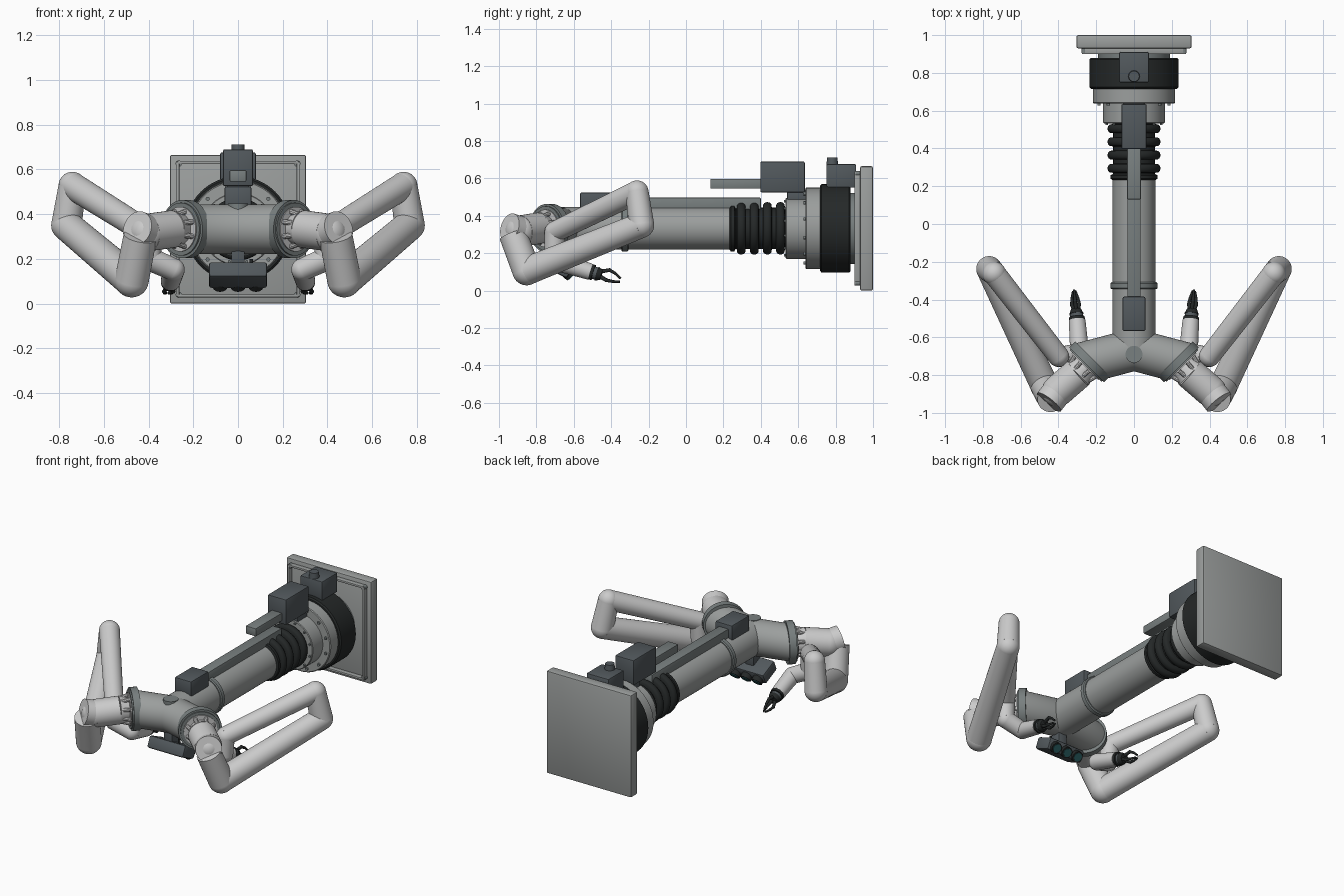
import bpy, bmesh
from math import sin, cos, pi, radians
from mathutils import Vector, Matrix

if "Cube" in bpy.data.objects:
    bpy.data.objects.remove(bpy.data.objects["Cube"])

AXIS = 0.333  # height of the torso axis

def material(name, c):
    m = bpy.data.materials.new(name)
    m.diffuse_color = (*c, 1)
    m.use_nodes = True
    m.node_tree.nodes["Principled BSDF"].inputs["Base Color"].default_value = m.diffuse_color
    return m

SHELL = material("arm_shell", (0.60, 0.59, 0.58))
METAL = material("metal", (0.33, 0.345, 0.34))
COLLAR = material("collar_grey", (0.19, 0.215, 0.215))
DARK = material("dark_housing", (0.085, 0.10, 0.11))
BLACK = material("black_rubber", (0.018, 0.021, 0.021))
LENS = material("lens_teal", (0.02, 0.10, 0.11))

def finish(bm, name, mat):
    bmesh.ops.recalc_face_normals(bm, faces=bm.faces)
    me = bpy.data.meshes.new(name)
    bm.to_mesh(me)
    bm.free()
    me.materials.append(mat)
    ob = bpy.data.objects.new(name, me)
    bpy.context.collection.objects.link(ob)
    return ob

def add_tube(bm, a, b, r, r2=None, seg=40):
    a, b = Vector(a), Vector(b)
    d = b - a
    m = Matrix.Translation((a + b) / 2) @ d.to_track_quat('Z', 'Y').to_matrix().to_4x4()
    bmesh.ops.create_cone(bm, cap_ends=True, segments=seg, radius1=r,
                          radius2=r if r2 is None else r2, depth=d.length, matrix=m)

def add_ball(bm, p, r, seg=40):
    bmesh.ops.create_uvsphere(bm, u_segments=seg, v_segments=seg // 2, radius=r,
                              matrix=Matrix.Translation(p))

def tube(name, a, b, r, mat, r2=None, seg=40):
    bm = bmesh.new()
    add_tube(bm, a, b, r, r2, seg)
    return finish(bm, name, mat)

def box(name, x, y, z, mat, bevel=0.008, tilt=None):
    bm = bmesh.new()
    c = Vector(((x[0] + x[1]) / 2, (y[0] + y[1]) / 2, (z[0] + z[1]) / 2))
    m = Matrix.Translation(c) @ Matrix.Rotation(tilt or 0, 4, 'X') @ \
        Matrix.Diagonal((x[1] - x[0], y[1] - y[0], z[1] - z[0], 1))
    bmesh.ops.create_cube(bm, size=1, matrix=m)
    if bevel:
        bmesh.ops.bevel(bm, geom=bm.edges[:], offset=bevel, segments=2, profile=0.5, affect='EDGES')
    return finish(bm, name, mat)

def lathe(name, profile, mat, seg=64):
    # revolve (y, radius) points about the torso axis
    bm = bmesh.new()
    rings = [[bm.verts.new((r * cos(2 * pi * i / seg), y, AXIS + r * sin(2 * pi * i / seg)))
              for i in range(seg)] for y, r in profile]
    for p, q in zip(rings, rings[1:]):
        for i in range(seg):
            j = (i + 1) % seg
            bm.faces.new((p[i], p[j], q[j], q[i]))
    bm.faces.new(rings[0])
    bm.faces.new(rings[-1])
    return finish(bm, name, mat)

def bolt_circle(name, y, radius, n, r, mat):
    bm = bmesh.new()
    for i in range(n):
        t = 2 * pi * (i + 0.5) / n
        x, z = radius * cos(t), AXIS + radius * sin(t)
        add_tube(bm, (x, y - 0.01, z), (x, y + 0.01, z), r, seg=12)
    finish(bm, name, mat)

# Mounting plate with raised rails and corner bolts
box("mounting_plate", (-0.305, 0.305), (0.93, 1.0), (0, 0.665), METAL, 0.01)
for s in (-1, 1):
    box("plate_side_rail", sorted((s * 0.262, s * 0.276)), (0.90, 0.935), (0.03, 0.635), METAL, 0.003)
    zc = AXIS + s * 0.298
    box("plate_cross_rail", (-0.27, 0.27), (0.90, 0.935), (zc - 0.007, zc + 0.007), METAL, 0.003)
    for z in (0.04, 0.626):
        tube("plate_bolt", (s * 0.265, 0.905, z), (s * 0.265, 0.94, z), 0.014, COLLAR, seg=16)

# Base: slewing ring, flanges
lathe("ring_spacer", [(0.87, 0.19), (0.94, 0.19)], COLLAR)
lathe("slewing_ring", [(0.716, 0.227), (0.724, 0.236), (0.872, 0.236), (0.88, 0.228)], BLACK)
lathe("base_flange", [(0.638, 0.212), (0.643, 0.217), (0.72, 0.217)], METAL)
lathe("bellows_flange", [(0.533, 0.159), (0.537, 0.163), (0.65, 0.163)], METAL)
bolt_circle("base_flange_bolts", 0.638, 0.192, 12, 0.009, COLLAR)
bolt_circle("bellows_flange_bolts", 0.533, 0.15, 12, 0.007, COLLAR)

# Bellows: core and rounded rings
prof = [(0.232, 0.112), (0.24, 0.124), (0.258, 0.124), (0.264, 0.112)]
for c in (0.295, 0.365, 0.435, 0.505):
    w, h = 0.024, 0.03
    prof += [(c - w * cos(pi * k / 8), 0.11 + h * sin(pi * k / 8) ** 0.6 if 0 < k < 8 else 0.11)
             for k in range(9)]
prof.append((0.54, 0.11))
lathe("bellows", prof, BLACK)

# Torso tube and clamp ring
lathe("torso_tube", [(-0.665, 0.113), (0.235, 0.113)], METAL)
lathe("torso_clamp", [(-0.345, 0.119), (-0.339, 0.125), (-0.314, 0.125), (-0.308, 0.119)], COLLAR)

# Spine rail and drive housings
box("spine_rail", (-0.035, 0.035), (-0.40, 0.40), (0.42, 0.497), COLLAR, 0.005)
box("spine_front_housing", (-0.06, 0.06), (-0.567, -0.385), (0.42, 0.524), DARK)
box("upper_housing", (-0.067, 0.067), (0.397, 0.635), (0.525, 0.69), DARK)
box("upper_housing_arm", (-0.037, 0.037), (0.13, 0.41), (0.545, 0.597), COLLAR, 0.005)
box("upper_housing_foot", (-0.05, 0.05), (0.54, 0.72), (0.47, 0.54), DARK, 0.005)
box("rear_housing", (-0.08, 0.08), (0.75, 0.91), (0.55, 0.676), DARK)
tube("rear_knob", (0, 0.782, 0.67), (0, 0.782, 0.711), 0.031, DARK, 0.028)
tube("junction_cap", (0, -0.69, 0.40), (0, -0.69, 0.447), 0.045, COLLAR)

# Shoulder yoke: two tubes mitred at the centre and at the collars
bm = bmesh.new()
n = 56
for s in (-1, 1):
    c0, c1 = Vector((0, -0.665, AXIS)), Vector((s * 0.237, -0.728, AXIS))
    d = (c1 - c0).normalized()
    u = Vector((-d.y, d.x, 0))
    rings = []
    for c, nrm in ((c0, Vector((1, 0, 0))), (c1, Vector((s, -1, 0)).normalized())):
        ring = []
        for i in range(n):
            o = 0.111 * (u * cos(2 * pi * i / n) + Vector((0, 0, sin(2 * pi * i / n))))
            ring.append(bm.verts.new(c + o - d * (o.dot(nrm) / d.dot(nrm))))
        rings.append(ring)
    for i in range(n):
        j = (i + 1) % n
        bm.faces.new((rings[0][i], rings[0][j], rings[1][j], rings[1][i]))
    bm.faces.new(rings[1])
bmesh.ops.remove_doubles(bm, verts=bm.verts, dist=0.0005)
finish(bm, "shoulder_yoke", METAL)

# Sensor head under the yoke, lenses looking back and down
box("sensor_post", (-0.03, 0.03), (-0.72, -0.65), (0.15, 0.26), DARK, 0.005)
box("sensor_housing", (-0.13, 0.13), (-0.745, -0.615), (0.09, 0.165), DARK, 0.012, radians(-25))
look = Vector((0, 0.72, -0.69))
for x in (-0.08, 0, 0.08):
    p = Vector((x, -0.64, 0.105))
    tube("lens_barrel", p - look * 0.02, p + look * 0.04, 0.034, BLACK, seg=28)
    tube("lens_glass", p + look * 0.03, p + look * 0.044, 0.026, LENS, seg=28)
tube("sensor_antenna", (0.06, -0.69, 0.14), (0.06, -0.69, 0.20), 0.008, BLACK, seg=12)

# Arms, mirrored left and right
for s, side in ((-1, "left_"), (1, "right_")):
    def P(x, y, z):
        return Vector((s * x, y, z))

    # Shoulder collar, tapered neck, ribs
    out = Vector((s, -1, 0)).normalized()
    across = Vector((s, 1, 0)).normalized()
    c = P(0.235, -0.73, AXIS)
    tube(side + "collar", c - out * 0.022, c + out * 0.022, 0.13, COLLAR, seg=56)
    tube(side + "collar_rim", c - out * 0.012, c + out * 0.03, 0.118, COLLAR, seg=56)
    bm = bmesh.new()
    add_tube(bm, c + out * 0.02, c + out * 0.036, 0.10)
    add_tube(bm, c + out * 0.03, c + out * 0.09, 0.068, 0.084)
    for k in range(8):
        t = 2 * pi * (k + 0.5) / 8
        o = across * cos(t) + Vector((0, 0, sin(t)))
        add_tube(bm, c + out * 0.03 + o * 0.085, c + out * 0.085 + o * 0.07, 0.012, seg=10)
    finish(bm, side + "shoulder_neck", SHELL)

    # Shoulder tube with slanted end cap
    bm = bmesh.new()
    knee = P(0.405, -0.885, 0.318)
    add_tube(bm, c + out * 0.085, knee, 0.084)
    add_ball(bm, knee, 0.083)
    add_tube(bm, knee, P(0.45, -0.943, 0.336), 0.079)
    finish(bm, side + "shoulder_tube", SHELL)

    # Arm links as tubes with rounded joints
    low, far = P(0.475, -0.852, 0.104), P(0.767, -0.238, 0.35)
    top, wrist_top = P(0.74, -0.262, 0.527), P(0.40, -0.70, 0.315)
    wrist_low, hand = P(0.395, -0.705, 0.20), P(0.288, -0.68, 0.152)
    links = (("drop_link", P(0.437, -0.925, 0.30), low, 0.075, 0.076),
             ("lower_link", low, far, 0.075, 0.068),
             ("elbow_link", far, top, 0.068, 0.062),
             ("upper_link", top, wrist_top, 0.061, 0.056),
             ("wrist_drop_link", wrist_top, wrist_low, 0.056, 0.053),
             ("wrist_cross_link", wrist_low, hand, 0.053, 0.05),
             ("wrist", hand, P(0.301, -0.51, 0.10), 0.05, 0.044))
    for name, a, b, r, r2 in links:
        bm = bmesh.new()
        add_tube(bm, a, b, r, r2)
        if name != "wrist":
            add_ball(bm, b, r2)
        finish(bm, side + name, SHELL)

    # Gripper: stacked base and three bent fingers
    g0 = P(0.301, -0.515, 0.102)
    ax = P(0.016, 0.165, -0.05).normalized()
    u = ax.cross(Vector((0, 0, 1))).normalized()
    v = u.cross(ax)
    tube(side + "gripper_flange", g0, g0 + ax * 0.022, 0.042, BLACK, seg=28)
    tube(side + "gripper_body", g0 + ax * 0.02, g0 + ax * 0.042, 0.034, DARK, seg=28)
    tube(side + "gripper_palm", g0 + ax * 0.04, g0 + ax * 0.066, 0.038, BLACK, 0.028, seg=28)
    bm = bmesh.new()
    for k in range(3):
        t = pi / 2 + 2 * pi * k / 3
        o = u * cos(t) * 0.6 + v * sin(t)
        pts = [g0 + ax * 0.058 + o * 0.018, g0 + ax * 0.10 + o * 0.038,
               g0 + ax * 0.135 + o * 0.03, g0 + ax * 0.17 + o * 0.012]
        for a, b, r in zip(pts, pts[1:], (0.011, 0.009, 0.007)):
            add_tube(bm, a, b, r, r * 0.85, seg=12)
            add_ball(bm, a, r * 1.15, 12)
    finish(bm, side + "gripper_fingers", BLACK)

# Smooth shading with crisp edges
for ob in bpy.context.scene.objects:
    ob.select_set(True)
    bpy.context.view_layer.objects.active = ob
bpy.ops.object.shade_smooth_by_angle(angle=radians(35))
